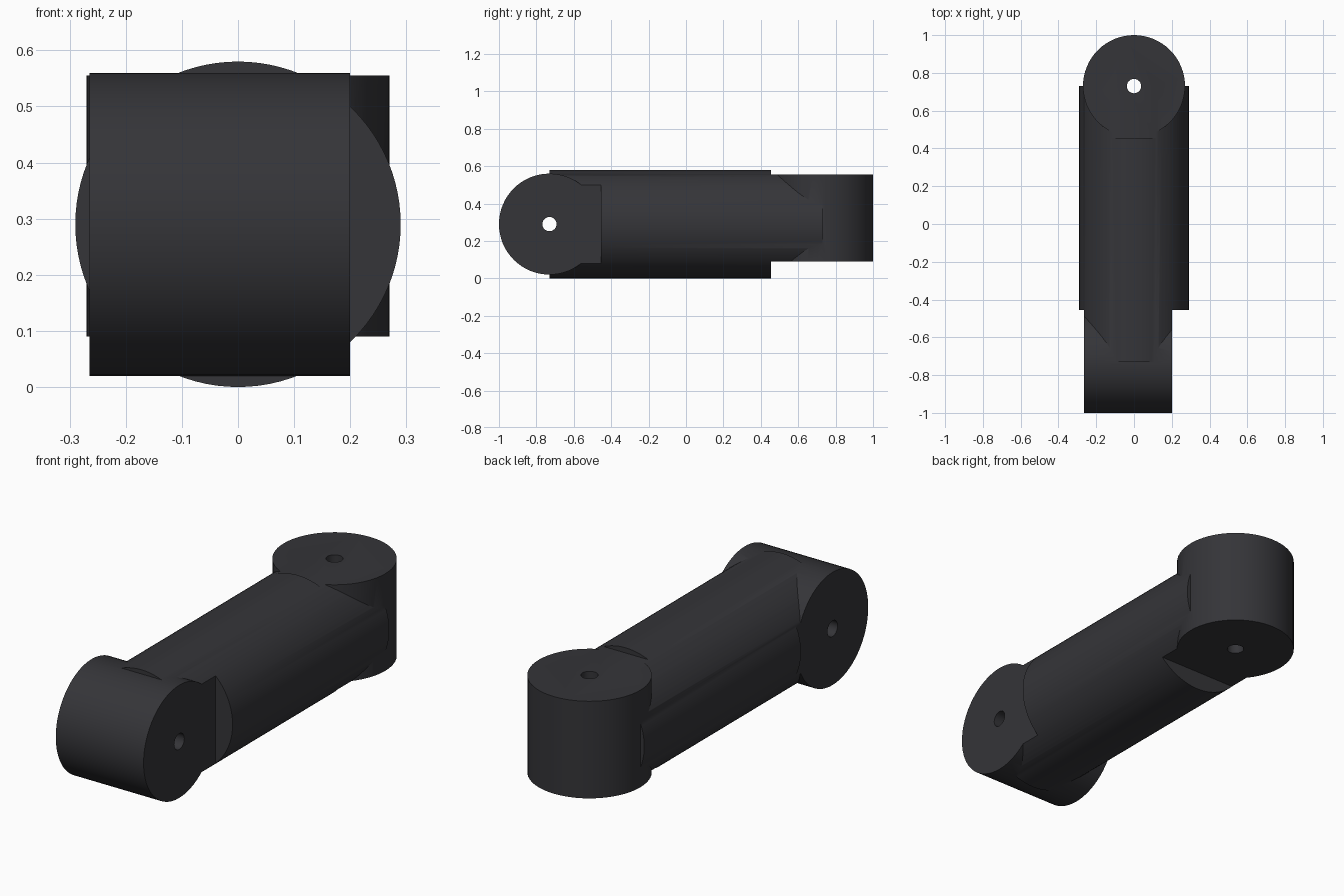
import bpy
from math import pi

if "Cube" in bpy.data.objects:
    bpy.data.objects.remove(bpy.data.objects["Cube"])

ZC = 0.29        # height of the tube axis
TUBE_R = 0.29
ELBOW_R = 0.27
REACH = 0.73     # distance of each joint axis from the centre
STEP = 0.455     # where the tube is cut down to meet a joint


def cylinder(name, radius, length, centre, rot=(0, 0, 0), sides=64):
    bpy.ops.mesh.primitive_cylinder_add(vertices=sides, radius=radius, depth=length,
                                        location=centre, rotation=rot)
    bpy.context.object.name = name
    return bpy.context.object


def box(name, lo, hi):
    bpy.ops.mesh.primitive_cube_add(size=1, location=[(a + b) / 2 for a, b in zip(lo, hi)])
    ob = bpy.context.object
    ob.name = name
    ob.scale = [b - a for a, b in zip(lo, hi)]
    return ob


def combine(target, tool, operation):
    tool.hide_render = True
    bpy.context.view_layer.update()
    mod = target.modifiers.new(operation, 'BOOLEAN')
    mod.operation = operation
    mod.solver = 'EXACT'
    mod.object = tool
    bpy.context.view_layer.objects.active = target
    bpy.ops.object.modifier_apply(modifier=mod.name)
    bpy.data.objects.remove(tool, do_unlink=True)


ALONG_X = (0, pi / 2, 0)
ALONG_Y = (pi / 2, 0, 0)

# main tube
link = cylinder("arm_link", TUBE_R, 2 * REACH, (0, 0, ZC), ALONG_Y, 96)

# flats beside the front joint (left, right) and the rear joint (bottom, top)
flats = [((-0.5, -0.9, -0.2), (-0.265, -STEP, 0.8)),
         ((0.20, -0.9, -0.2), (0.5, -STEP, 0.8)),
         ((-0.5, STEP, -0.2), (0.5, 0.9, 0.09)),
         ((-0.5, STEP, 0.555), (0.5, 0.9, 0.8))]
for lo, hi in flats:
    combine(link, box("flat_cutter", lo, hi), 'DIFFERENCE')

# front joint drum lies along x, rear joint drum stands along z
combine(link, cylinder("front_drum", ELBOW_R, 0.465, (-0.0325, -REACH, ZC), ALONG_X), 'UNION')
combine(link, cylinder("rear_drum", ELBOW_R, 0.465, (0, REACH, 0.3225)), 'UNION')

# pin holes through both joints
combine(link, cylinder("front_pin", 0.038, 1, (0, -REACH, ZC), ALONG_X, 32), 'DIFFERENCE')
combine(link, cylinder("rear_pin", 0.038, 2, (0, REACH, ZC), sides=32), 'DIFFERENCE')

# smooth shading and dark plastic
bpy.ops.object.select_all(action='DESELECT')
link.select_set(True)
bpy.context.view_layer.objects.active = link
bpy.ops.object.shade_smooth_by_angle(angle=pi / 6)
mat = bpy.data.materials.new("dark_plastic")
mat.diffuse_color = (0.035, 0.035, 0.04, 1)
mat.use_nodes = True
mat.node_tree.nodes["Principled BSDF"].inputs["Base Color"].default_value = mat.diffuse_color
link.data.materials.clear()
link.data.materials.append(mat)
